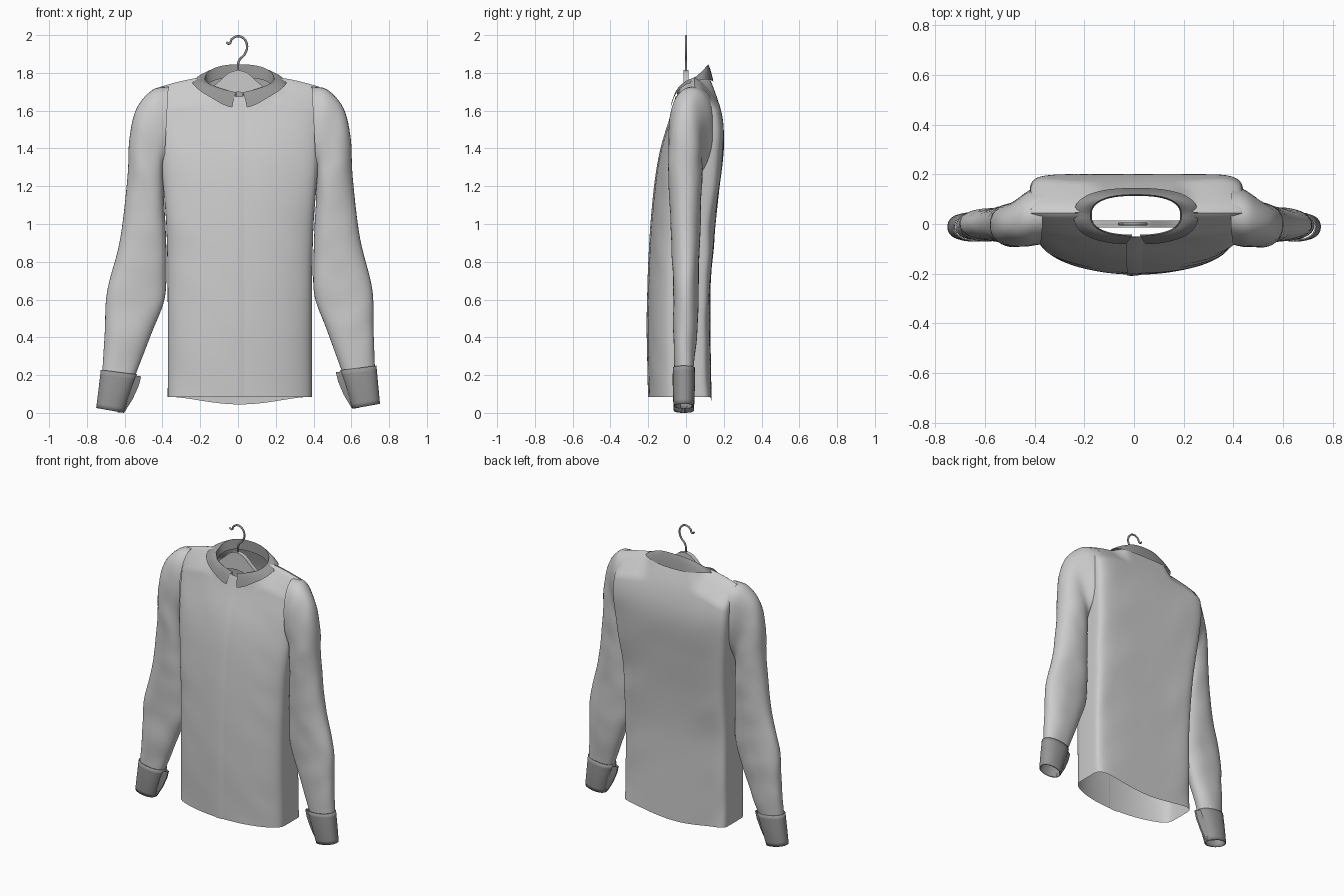
import bpy, math
from mathutils import Vector, noise

if "Cube" in bpy.data.objects:
    bpy.data.objects.remove(bpy.data.objects["Cube"])

CX = 0.01  # garment body sits slightly right of centre
trim = bpy.data.materials.new("trim_grey")
trim.diffuse_color = (0.3, 0.3, 0.3, 1)
trim.use_nodes = True
trim.node_tree.nodes["Principled BSDF"].inputs["Base Color"].default_value = trim.diffuse_color


def curve(table, t):
    """Smooth Hermite interpolation through (t, value) pairs."""
    if t <= table[0][0]:
        return table[0][1]
    if t >= table[-1][0]:
        return table[-1][1]
    i = max(k for k in range(len(table) - 1) if table[k][0] <= t)

    def slope(k):
        a, b = table[max(k - 1, 0)], table[min(k + 1, len(table) - 1)]
        return (b[1] - a[1]) / (b[0] - a[0])
    (t0, a), (t1, b) = table[i], table[i + 1]
    h = t1 - t0
    s = (t - t0) / h
    return ((2*s**3 - 3*s*s + 1) * a + (s**3 - 2*s*s + s) * h * slope(i)
            + (3*s*s - 2*s**3) * b + (s**3 - s*s) * h * slope(i + 1))


def smooth(a, b, t):
    t = min(1, max(0, (t - a) / (b - a)))
    return t * t * (3 - 2 * t)


def spow(v, p):
    return math.copysign(abs(v) ** p, v)


def make(name, verts, faces, mat=None, thick=0, angle=50):
    me = bpy.data.meshes.new(name)
    me.from_pydata(verts, [], faces)
    ob = bpy.data.objects.new(name, me)
    bpy.context.collection.objects.link(ob)
    if mat:
        me.materials.append(mat)
    bpy.ops.object.select_all(action='DESELECT')
    bpy.context.view_layer.objects.active = ob
    ob.select_set(True)
    bpy.ops.object.mode_set(mode='EDIT')
    bpy.ops.mesh.select_all(action='SELECT')
    bpy.ops.mesh.remove_doubles(threshold=0.0002)
    bpy.ops.mesh.normals_make_consistent(inside=False)
    bpy.ops.object.mode_set(mode='OBJECT')
    bpy.ops.object.shade_smooth_by_angle(angle=math.radians(angle))
    if thick:
        m = ob.modifiers.new("thickness", 'SOLIDIFY')
        m.thickness = thick
    return ob


def grid_faces(rows, cols, closed=False, base=0):
    n = cols if closed else cols - 1
    return [(base + r*cols + c, base + r*cols + (c+1) % cols,
             base + (r+1)*cols + (c+1) % cols, base + (r+1)*cols + c)
            for r in range(rows - 1) for c in range(n)]


# Body profiles by height: front depth, back depth, half width
FRONT = [(0.05, -.195), (.5, -.203), (.9, -.19), (1.2, -.165), (1.4, -.13),
         (1.6, -.07), (1.69, -.045), (1.78, 0.0)]
BACK = [(0.05, .135), (.6, .128), (.9, .145), (1.2, .178), (1.4, .2),
        (1.52, .197), (1.65, .17), (1.8, .115)]
WIDTH = [(0.05, .382), (.6, .382), (1.0, .39), (1.3, .415), (1.5, .43), (1.7, .425)]


def body_point(s, v, back):
    ax = abs(s) * .425
    if ax > .2:
        top = 1.775 - .05 * ((ax - .2) / .225) ** 1.4
    elif back:
        top = 1.79 - .015 * (ax / .2) ** 2
    else:
        top = 1.675 + .10 * (ax / .2) ** 2
    hem = .085 - (.04 * (1 - s*s) ** 2 if back else 0)
    z = hem + (top - hem) * v
    x = s * curve(WIDTH, z)
    mid = .045 * smooth(1.0, 1.7, z)
    n = 8 if back else 6
    ell = max(0, 1 - abs(s) ** n) ** (1 / n) * (1 if back else 1 - .36 * s*s)
    # close front and back together along the shoulder seam
    k = smooth(.14, .24, ax)
    close = math.sqrt(min(1, max(0, (top - z) / .13)))
    depth = curve(BACK if back else FRONT, z) - mid
    y = mid + depth * ell * (1 - k + k * close)
    # soft cloth folds, strongest at the sides
    fold = noise.noise(Vector((x * 4 + 7, 3.3 if back else .4, z * 5 + x * 3)))
    y += .012 * fold * ell * close * (.1 + s*s) * smooth(0, .15, top - z)
    return Vector((x + CX, y, z))


# Torso: front and back panels sewn at sides and shoulders
N, R = 61, 70
verts, faces = [], []
for back in (False, True):
    base = len(verts)
    for r in range(R):
        v = 1 - (1 - r / (R - 1)) ** 1.25
        for c in range(N):
            verts.append(body_point(math.sin((c / (N - 1) - .5) * math.pi), v, back))
    faces += grid_faces(R, N, base=base)
make("shirt_body", verts, faces)

# Button placket lying over the front, with its raised edge left of centre
verts = []
for r in range(40):
    for s, off in ((-.098, -.005), (-.05, -.005), (0, -.004), (.07, .001)):
        verts.append(body_point(s, r / 39, False) + Vector((0, off, 0)))
make("front_placket", verts, grid_faces(40, 4))

# Sleeve stations: inner x, inner z, outer x, outer z, front y, back y
SLEEVE = [(.415, 1.27, .39, 1.728, -.085, .16), (.417, 1.25, .475, 1.71, -.092, .135),
          (.414, 1.18, .56, 1.61, -.092, .092), (.412, 1.10, .597, 1.45, -.092, .085),
          (.405, .98, .607, 1.25, -.085, .08), (.40, .80, .645, .93, -.075, .072),
          (.405, .62, .71, .66, -.068, .065), (.47, .44, .717, .45, -.067, .06),
          (.55, .22, .725, .23, -.062, .042)]
CUFF = [(.54, .225, .733, .25, -.07, .047), (.575, .12, .742, .15, -.07, .047),
        (.605, .022, .752, .048, -.065, .042)]


def place(p, side):
    """The left arm hangs slightly closer and lower than the right."""
    if side > 0:
        return p
    return Vector((-p.x + .022 * min(1, p.z * 1.2), p.y,
                   p.z - .022 * (1 - smooth(.3, 1.2, p.z))))


def tube(name, stations, side, per, cols=36, wrinkle=0., mat=None, thick=0):
    tables = [[(i, s[k]) for i, s in enumerate(stations)] for k in range(6)]
    rows = (len(stations) - 1) * per + 1
    verts = []
    for r in range(rows):
        xi, zi, xo, zo, yf, yb = (curve(t, r / per) for t in tables)
        for c in range(cols):
            a = 2 * math.pi * c / cols
            u = .5 + .5 * spow(math.cos(a), .9)
            y = (yf + yb) / 2 + (yb - yf) / 2 * spow(math.sin(a), .9)
            p = Vector((xi + (xo - xi) * u, y, zi + (zo - zi) * u))
            p.y += wrinkle * noise.noise(Vector((p.x * 9, y * 5 + side, p.z * 8)))
            verts.append(place(p, side))
    return make(name, verts, grid_faces(rows, cols, True), mat, thick)


for side, label in ((1, "right"), (-1, "left")):
    tube(label + "_sleeve", SLEEVE, side, 6, wrinkle=.006)
    tube(label + "_cuff", CUFF, side, 4, mat=trim, thick=.006)
    # Open cuff edges pinched together on the inner side
    rows = [((.56, .225), (.518, .215)), ((.575, .16), (.53, .165)),
            ((.59, .10), (.56, .095)), ((.61, .025), (.603, .024))]
    verts = []
    for (xa, za), (xb, zb) in rows:
        for x, y, z in ((xa + .03, -.05, za), (xb, -.02, zb), (xb, -.008, zb), (xa + .03, .03, za)):
            verts.append(place(Vector((x, y, z)), side))
    make(label + "_cuff_edge", verts, grid_faces(4, 4), trim)

# Collar: stand inside, fold line at the top, pointed fall outside
cols, verts = 90, []
for row in range(9):
    for c in range(cols):
        a = .05 + (2 * math.pi - .1) * c / (cols - 1)
        af = min(a, 2 * math.pi - a)
        sx, cy = spow(math.sin(a), .8), spow(math.cos(a), .8)
        rise = 1 - 2 * af / math.pi if af < math.pi / 2 else math.cos(a)
        fold = Vector((.183 * sx, .035 - .083 * cy, 1.77 - .075 * rise))
        stand = Vector((.178 * sx, .035 - .078 * cy, fold.z - .05 + .02 * rise))
        fall = Vector((.25 * sx + math.copysign(.018, sx) * max(0, 1 - af / .5),
                       .037 - (.118 if cy > 0 else .108) * cy,
                       1.695 - .06 * rise + .055 * math.sin(a) ** 2
                       - .02 * math.exp(-(af / .4) ** 2)))
        if row < 3:
            p = stand.lerp(fold, row / 3)
        else:
            t = (row - 3) / 5
            p = fold.lerp(fall, t)
            p.z += .01 * math.sin(math.pi * t)
        verts.append(p + Vector((CX * .8, 0, 0)))
make("collar", verts, grid_faces(9, cols), trim, angle=70)

# Hanger: arched bar inside the shoulders
TOP = [(0, 1.815), (.05, 1.80), (.1, 1.755), (.17, 1.70), (.3, 1.65), (.38, 1.59)]
LOW = [(0, 1.70), (.1, 1.68), (.2, 1.635), (.38, 1.56)]
verts = []
for i in range(33):
    x = -.38 + .76 * i / 32
    t, b = curve(TOP, abs(x)), curve(LOW, abs(x))
    verts += [(x, -.014, b), (x, -.014, t), (x, .014, t), (x, .014, b)]
make("hanger_bar", verts, grid_faces(33, 4, True) + [(0, 1, 2, 3), (128, 129, 130, 131)])

# Hanger hook: bent wire
pts = [(0, 1.79), (.006, 1.865), (.036, 1.90), (.048, 1.945), (.03, 1.982), (0, 1.994),
       (-.033, 1.978), (-.046, 1.955), (-.062, 1.962)]
cu = bpy.data.curves.new("hanger_hook", 'CURVE')
cu.dimensions = '3D'
cu.bevel_depth = .006
cu.use_fill_caps = True
sp = cu.splines.new('BEZIER')
sp.bezier_points.add(len(pts) - 1)
for bp, (x, z) in zip(sp.bezier_points, pts):
    bp.co = (x, 0, z)
    bp.handle_left_type = bp.handle_right_type = 'AUTO'
hook = bpy.data.objects.new("hanger_hook", cu)
bpy.context.collection.objects.link(hook)
cu.materials.append(trim)
